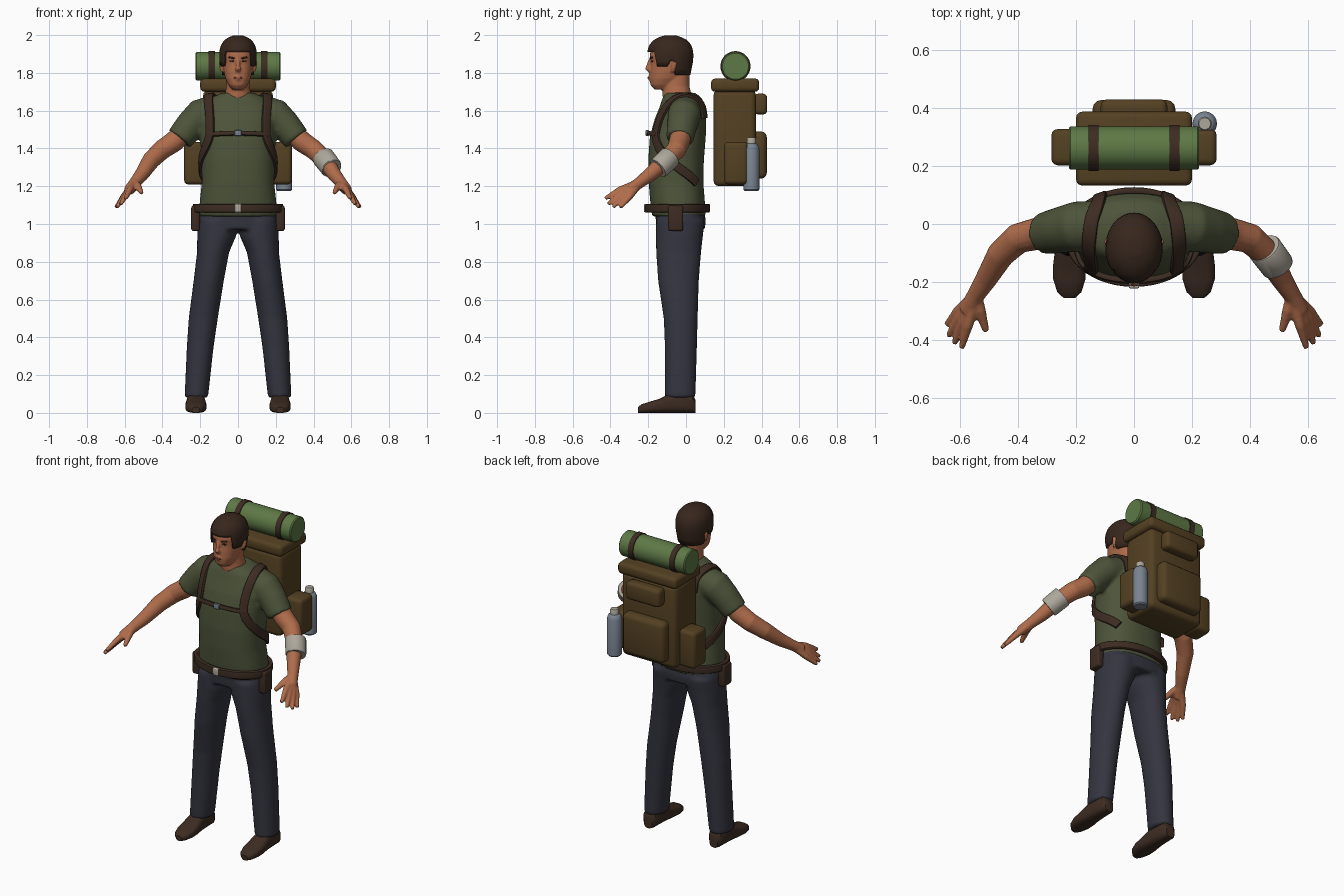
import bpy, bmesh, math
from mathutils import Vector, Matrix
from mathutils.bvhtree import BVHTree

if "Cube" in bpy.data.objects:
    bpy.data.objects.remove(bpy.data.objects["Cube"])


def material(name, *rgb):
    m = bpy.data.materials.new(name)
    m.use_nodes = True
    m.diffuse_color = (*rgb, 1)
    m.node_tree.nodes["Principled BSDF"].inputs["Base Color"].default_value = (*rgb, 1)
    return m


SKIN = material("skin", .43, .15, .07)
LIPS = material("lips", .3, .09, .05)
HAIR = material("dark hair", .038, .02, .012)
SHIRT = material("olive shirt", .075, .088, .042)
TROUSERS = material("navy trousers", .034, .035, .05)
LEATHER = material("brown leather", .046, .025, .016)
CANVAS = material("brown canvas", .088, .052, .016)
ROLL = material("green bedroll", .11, .19, .06)
METAL = material("grey metal", .19, .23, .28)
CLOTH = material("pale bandage", .42, .39, .33)


# ---- helpers ----
def finish(bm, name, mat, mirror=False, voxel=0, solid=0, smooth=4):
    bmesh.ops.recalc_face_normals(bm, faces=bm.faces)
    me = bpy.data.meshes.new(name)
    bm.to_mesh(me)
    bm.free()
    me.materials.append(mat)
    ob = bpy.data.objects.new(name, me)
    bpy.context.collection.objects.link(ob)
    bpy.ops.object.select_all(action='DESELECT')
    ob.select_set(True)
    bpy.context.view_layer.objects.active = ob
    bpy.ops.object.shade_smooth_by_angle(angle=math.radians(40))
    if solid:
        mod = ob.modifiers.new("thickness", 'SOLIDIFY')
        mod.thickness, mod.offset = solid, -1
    if voxel:
        mod = ob.modifiers.new("blend", 'REMESH')
        mod.mode, mod.voxel_size, mod.use_smooth_shade = 'VOXEL', voxel, True
        mod = ob.modifiers.new("soften", 'SMOOTH')
        mod.factor, mod.iterations = .5, smooth
    if mirror:
        ob.modifiers.new("mirror", 'MIRROR').use_mirror_merge = False
    return ob


def loft(bm, rings, n=24, power=2, closed=False):
    """Skin superellipse rings given as (centre, u, v)."""
    loops = []
    for c, u, v in rings:
        loop = []
        for i in range(n):
            a = math.tau * (i + .5) / n
            k, s = math.cos(a), math.sin(a)
            p = c + u * math.copysign(abs(k) ** (2 / power), k) + v * math.copysign(abs(s) ** (2 / power), s)
            loop.append(bm.verts.new(p))
        loops.append(loop)
    pairs = list(zip(loops, loops[1:]))
    if closed:
        pairs.append((loops[-1], loops[0]))
    else:
        bm.faces.new(loops[0])
        bm.faces.new(loops[-1])
    for a, b in pairs:
        for i in range(n):
            j = (i + 1) % n
            bm.faces.new((a[i], a[j], b[j], b[i]))


def slices(bm, rows, power=2, side=1, n=32):
    """Horizontal sections: z, centre x, half width, front y, back y."""
    loft(bm, [(Vector((side * cx, (f + b) / 2, z)), Vector((hx, 0, 0)), Vector((0, (b - f) / 2, 0)))
              for z, cx, hx, f, b in rows], n, power)


def tangent(pts, i, closed=False):
    n = len(pts)
    if closed:
        return (pts[(i + 1) % n] - pts[i - 1]).normalized()
    return (pts[min(i + 1, n - 1)] - pts[max(i - 1, 0)]).normalized()


def tube(bm, path, n=16, side=1):
    """Round sections along a path of x, y, z, radius."""
    pts = [Vector((side * p[0], p[1], p[2])) for p in path]
    rings = []
    for i, p in enumerate(path):
        t = tangent(pts, i)
        u = t.cross(Vector((.31, .2, .93))).normalized()
        rings.append((pts[i], u * p[3], t.cross(u) * p[3]))
    loft(bm, rings, n)


def ribbon(name, pts, normals, width, thick, mat, closed=False, mirror=False):
    bm = bmesh.new()
    rings = []
    for i, p in enumerate(pts):
        t = tangent(pts, i, closed)
        w = t.cross(normals[i]).normalized()
        rings.append((p, w * width / 2, w.cross(t) * thick / 2))
    loft(bm, rings, 12, 5, closed)
    return finish(bm, name, mat, mirror)


def box(name, centre, size, bevel, mat, mirror=False):
    bm = bmesh.new()
    bmesh.ops.create_cube(bm, size=1, matrix=Matrix.Translation(centre) @ Matrix.Diagonal((*size, 1)))
    bmesh.ops.bevel(bm, geom=bm.edges[:], offset=bevel, segments=3, profile=.5, affect='EDGES')
    return finish(bm, name, mat, mirror)


def surface(ob):
    bpy.context.view_layer.update()
    return BVHTree.FromObject(ob, bpy.context.evaluated_depsgraph_get())


def strap_on(tree, name, path, width, mirror=False):
    """Lay a strap on a surface along a rough path."""
    path = [Vector(p) for p in path]
    pts, nors = [], []
    for a, b in zip(path, path[1:]):
        for k in range(4):
            co, no, *_ = tree.find_nearest(a.lerp(b, k / 4))
            pts.append(co + no * .008)
            nors.append(no)
    for _ in range(3):
        for seq in (pts, nors):
            seq[1:-1] = [(seq[i - 1] + seq[i] * 2 + seq[i + 1]) / 4 for i in range(1, len(seq) - 1)]
    return ribbon(name, pts, nors, width, .022, LEATHER, mirror=mirror)


# ---- shirt ----
bm = bmesh.new()
slices(bm, [(1.04, 0, .208, -.18, .105), (1.12, 0, .203, -.19, .1), (1.22, 0, .192, -.198, .092),
            (1.34, 0, .195, -.2, .095), (1.46, 0, .2, -.192, .105), (1.55, 0, .2, -.168, .108),
            (1.62, 0, .185, -.14, .105), (1.665, 0, .15, -.125, .085), (1.695, 0, .085, -.11, .05)], 2.4)
for s in (1, -1):
    tube(bm, [(.12, -.005, 1.6, .085), (.2, -.01, 1.575, .088), (.25, -.02, 1.525, .08), (.31, -.033, 1.45, .073)], 24, s)
shirt = finish(bm, "shirt", SHIRT, voxel=.011, smooth=5)

# ---- trousers ----
bm = bmesh.new()
slices(bm, [(1.08, 0, .2, -.165, .095), (1.02, 0, .212, -.16, .105), (.97, 0, .212, -.158, .1)], 2.4)
for s in (1, -1):
    slices(bm, [(1.02, .11, .1, -.158, .1), (.94, .112, .104, -.16, .09), (.85, .132, .085, -.158, .08),
                (.7, .155, .08, -.148, .068), (.5, .184, .077, -.118, .062), (.35, .2, .071, -.112, .058),
                (.08, .221, .062, -.112, .05)], 2.1, s)
finish(bm, "trousers", TROUSERS, voxel=.011)

# ---- shoes ----
bm = bmesh.new()
loft(bm, [(Vector((.223, y, h / 2)), Vector((w, 0, 0)), Vector((0, 0, h / 2))) for y, w, h in
          ((.05, .028, .07), (.035, .042, .1), (-.03, .046, .115), (-.09, .05, .1), (-.14, .056, .075),
           (-.19, .056, .06), (-.235, .042, .046), (-.255, .02, .03))], 24, 2.8)
finish(bm, "shoes", LEATHER, mirror=True)

# ---- arms and hands ----
bm = bmesh.new()
tube(bm, [(.25, -.015, 1.52, .056), (.34, -.035, 1.435, .056), (.4, -.05, 1.395, .053), (.46, -.105, 1.338, .048),
          (.51, -.19, 1.262, .038), (.545, -.245, 1.22, .031), (.575, -.3, 1.18, .03)])
wrist = (.547, -.25, 1.215, .024)
for knuckle, tip in (((.572, -.35, 1.182), (.595, -.428, 1.135)), ((.588, -.34, 1.165), (.62, -.412, 1.105)),
                     ((.602, -.325, 1.15), (.64, -.386, 1.09)), ((.608, -.3, 1.142), (.646, -.348, 1.088))):
    tube(bm, [wrist, (*knuckle, .0175), (*tip, .011)], 10)
tube(bm, [wrist, (.53, -.3, 1.2, .02), (.51, -.37, 1.165, .012)], 10)
finish(bm, "arms", SKIN, mirror=True, voxel=.006)

bm = bmesh.new()
tube(bm, [(.449, -.083, 1.356, .057), (.452, -.087, 1.352, .06), (.494, -.143, 1.298, .058), (.497, -.148, 1.294, .055)], 24)
finish(bm, "forearm_bandage", CLOTH)

# ---- head with neck, nose and ears ----
bm = bmesh.new()
slices(bm, [(1.712, 0, .03, -.168, -.09), (1.735, 0, .05, -.188, -.06), (1.77, 0, .067, -.192, -.02),
            (1.81, 0, .077, -.19, .015), (1.85, 0, .083, -.186, .028), (1.89, 0, .086, -.192, .03),
            (1.935, 0, .08, -.185, .022), (1.965, 0, .06, -.16, 0), (1.98, 0, .03, -.12, -.04)], 2.2)
slices(bm, [(1.61, 0, .085, -.11, .05), (1.68, 0, .07, -.125, .03), (1.73, 0, .062, -.125, .018), (1.8, 0, .06, -.12, .018)])
tube(bm, [(0, -.182, 1.88, .01), (0, -.198, 1.845, .011), (0, -.204, 1.825, .016), (0, -.185, 1.81, .014)], 12)
tube(bm, [(0, -.183, 1.79, .012), (0, -.187, 1.775, .017), (0, -.18, 1.755, .012)], 12)
for s in (1, -1):
    tube(bm, [(.08, -.07, 1.805, .01), (.086, -.065, 1.83, .014), (.088, -.06, 1.86, .016)], 10, s)
head = finish(bm, "head", SKIN, voxel=.006)

# ---- hair: dome whose lower edge follows the hairline ----
bm = bmesh.new()
rows, n = [], 48
for j in range(11):
    row = []
    for i in range(n):
        a = math.tau * i / n
        front = -math.sin(a)
        line = 1.912 if front > .68 else 1.835 if front > .1 else 1.862 if front > -.25 else 1.79
        z = line + (1.998 - line) * math.sin(j / 10 * math.pi / 2)
        up = max(0, (z - 1.89) / .11)
        r = max(.06, 1 - up ** 2.6) ** .5 * (1 - max(0, 1.87 - z) * 1.6)
        row.append(bm.verts.new((math.cos(a) * .099 * r, -.083 + math.sin(a) * .122 * r, z)))
    rows.append(row)
for a, b in zip(rows, rows[1:]):
    for i in range(n):
        j = (i + 1) % n
        bm.faces.new((a[i], a[j], b[j], b[i]))
bm.faces.new(rows[-1])
finish(bm, "hair", HAIR, solid=.02)

# ---- eyes, brows and mouth as thin plates on the face ----
face = surface(head)
for name, x, z, w, h, tilt, mat in (("eyes", .033, 1.862, .014, .005, 0, HAIR), ("brows", .035, 1.88, .02, .005, -.15, HAIR),
                                    ("mouth", 0, 1.774, .024, .005, 0, LIPS)):
    hit = face.ray_cast(Vector((x, -1, z)), Vector((0, 1, 0)))[0]
    bm = bmesh.new()
    turn = Matrix.Rotation(x * 12, 4, 'Z') @ Matrix.Rotation(tilt, 4, 'Y')
    bmesh.ops.create_uvsphere(bm, u_segments=16, v_segments=8, radius=1,
                              matrix=Matrix.Translation(hit) @ turn @ Matrix.Diagonal((w, .0045, h, 1)))
    finish(bm, name, mat, mirror=x > 0)

# ---- shoulder and chest straps ----
cloth = surface(shirt)
strap_on(cloth, "shoulder_straps", [(.12, .11, 1.56), (.125, .1, 1.64), (.14, .05, 1.7), (.155, -.03, 1.7), (.165, -.11, 1.65),
         (.165, -.17, 1.56), (.165, -.19, 1.47), (.18, -.15, 1.4), (.195, -.06, 1.31), (.19, .03, 1.25), (.17, .09, 1.21)],
         .048, True)
strap_on(cloth, "chest_strap", [(x * .033, -.2, 1.482) for x in range(-5, 7)], .024)
box("chest_buckle", (0, -.205, 1.482), (.036, .018, .03), .004, METAL)

# ---- belt ----
turns = [math.tau * i / 48 for i in range(48)]
ribbon("belt", [Vector((.228 * math.cos(a), -.045 + .16 * math.sin(a), 1.084)) for a in turns],
       [Vector((math.cos(a), math.sin(a), 0)) for a in turns], .046, .024, LEATHER, closed=True)
box("belt_buckle", (0, -.213, 1.084), (.036, .018, .044), .005, CLOTH)
box("belt_pouches", (.225, -.055, 1.03), (.045, .08, .135), .012, LEATHER, True)

# ---- backpack ----
box("pack_body", (0, .258, 1.455), (.37, .225, .51), .03, CANVAS)
box("pack_lid", (0, .26, 1.735), (.4, .255, .07), .022, CANVAS)
box("upper_pocket", (0, .395, 1.635), (.23, .07, .11), .022, CANVAS)
box("lower_pocket", (0, .385, 1.365), (.285, .085, .25), .03, CANVAS)
box("side_pockets", (.23, .265, 1.322), (.11, .125, .225), .022, CANVAS, True)

# ---- bedroll with its straps ----
def disc_stack(name, rows, mat, axis, centre, n=32, mirror=False):
    bm = bmesh.new()
    d = Vector(axis)
    u = Vector((0, 1, 0))
    loft(bm, [(Vector(centre) + d * t, u * r, d.cross(u) * r) for t, r in rows], n)
    return finish(bm, name, mat, mirror)


disc_stack("bedroll", [(-.225, .069), (-.219, .075), (.219, .075), (.225, .069)], ROLL, (1, 0, 0), (0, .262, 1.835))
disc_stack("bedroll_straps", [(-.017, .08), (.017, .08)], LEATHER, (1, 0, 0), (.14, .262, 1.835), mirror=True)

# ---- bottle ----
disc_stack("bottle", [(1.175, .036), (1.182, .042), (1.4, .042), (1.42, .034), (1.428, .022)], METAL, (0, 0, 1), (.244, .346, 0))
disc_stack("bottle_cap", [(1.425, .024), (1.452, .024), (1.458, .02)], CLOTH, (0, 0, 1), (.244, .346, 0))
